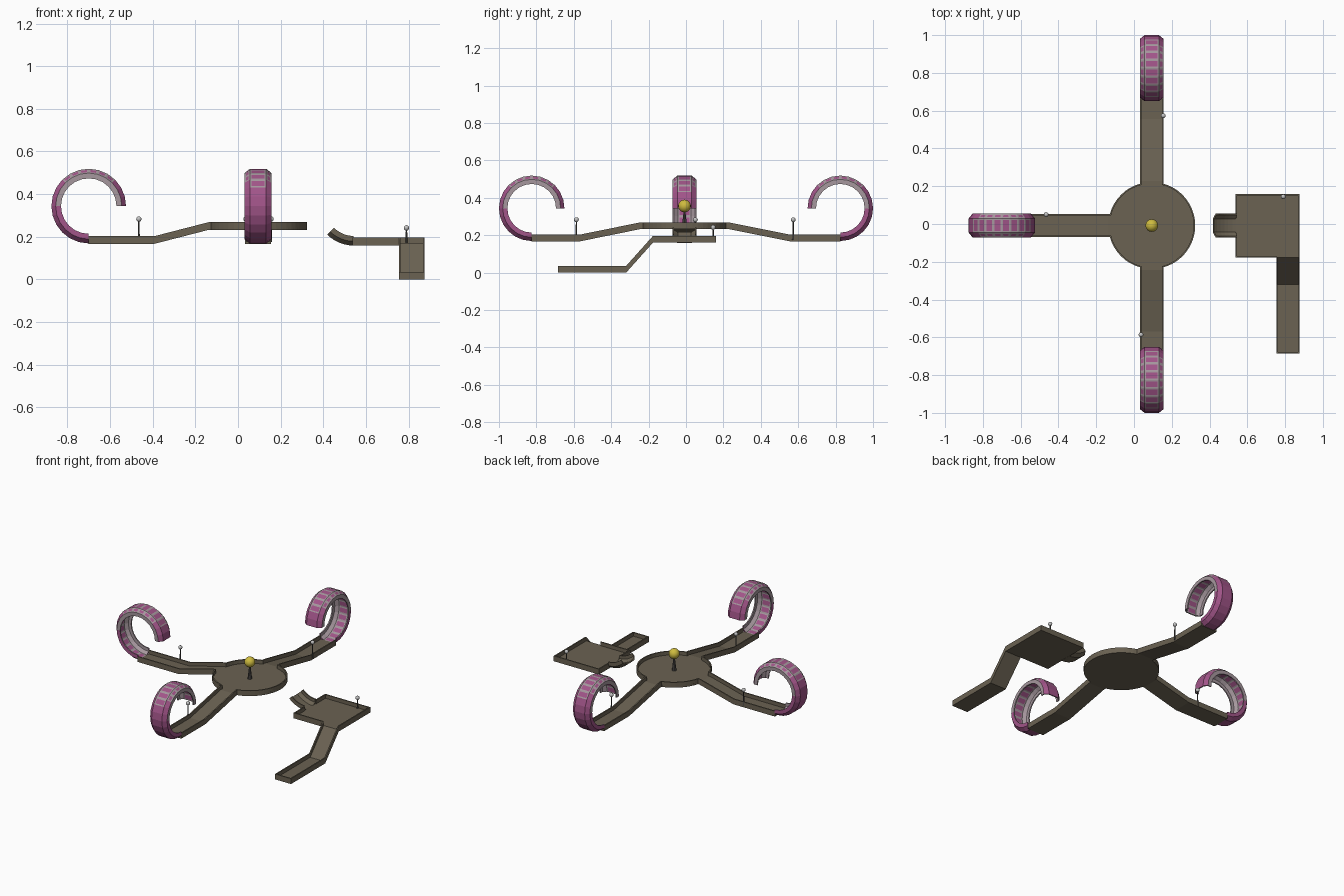
import bpy, bmesh, math
from mathutils import Vector

if "Cube" in bpy.data.objects:
    bpy.data.objects.remove(bpy.data.objects["Cube"])

Z = Vector((0, 0, 1))
CX, CY = 0.094, -0.008          # hub centre
H, T, F = 0.036, 0.008, 0.011   # tray height, wall thickness, floor thickness


def material(name, r, g, b):
    m = bpy.data.materials.new(name)
    m.diffuse_color = (r, g, b, 1)
    m.use_nodes = True
    m.node_tree.nodes["Principled BSDF"].inputs["Base Color"].default_value = m.diffuse_color
    return m


BROWN = material("earth brown", 0.145, 0.122, 0.085)
PINK = material("magenta pink", 0.36, 0.09, 0.25)
GREY = material("pale mauve grey", 0.38, 0.31, 0.34)
GOLD = material("gold yellow", 0.62, 0.50, 0.05)
SILVER = material("light silver", 0.55, 0.55, 0.55)
DARK = material("dark grey", 0.08, 0.075, 0.07)


def finish(name, bm, *mats):
    bmesh.ops.recalc_face_normals(bm, faces=bm.faces)
    me = bpy.data.meshes.new(name)
    bm.to_mesh(me)
    bm.free()
    for m in mats:
        me.materials.append(m)
    ob = bpy.data.objects.new(name, me)
    bpy.context.collection.objects.link(ob)
    return ob


def sweep(sections, profile):
    """Closed profile of (side, up) points carried along (pos, side, up) frames."""
    bm = bmesh.new()
    tag = bm.faces.layers.int.new("strip")
    rings = [[bm.verts.new(p + s * a + u * b) for a, b in profile] for p, s, u in sections]
    n = len(profile)
    for r0, r1 in zip(rings, rings[1:]):
        for i in range(n):
            j = (i + 1) % n
            bm.faces.new((r0[i], r0[j], r1[j], r1[i]))[tag] = i
    for r in (rings[0], rings[-1]):
        bm.faces.new(r)[tag] = 99
    return bm, tag


def tray_profile(w):
    return [(-w, 0), (w, 0), (w, H), (w - T, H), (w - T, F), (T - w, F), (T - w, H), (-w, H)]


PIPE = [(-.063, .045), (-.063, .02), (-.038, 0), (.038, 0), (.063, .02), (.063, .045),
        (.055, .045), (.055, .024), (.034, .008), (-.034, .008), (-.055, .024), (-.055, .045)]


def channel(name, origin, d, path, w):
    side = Z.cross(d)
    bm, _ = sweep([(origin + d * u + Z * z, side, Z) for u, z in path], tray_profile(w))
    return finish(name, bm, BROWN)


def curl(c, d, degrees, steps, radius=0.175):
    side = Z.cross(d)
    secs = []
    for k in range(steps + 1):
        t = math.radians(degrees * k / steps)
        p = c + (d * math.sin(t) - Z * math.cos(t)) * radius
        secs.append((p, side, (c - p).normalized()))
    return sweep(secs, PIPE)


def patterned_loop(name, c, d):
    bm, tag = curl(c, d, 270, 18)
    bmesh.ops.recalc_face_normals(bm, faces=bm.faces)
    pale = []
    for f in bm.faces:
        i = f[tag]
        high = f.calc_center_median().z > c.z
        if 5 <= i <= 11 or (i in (0, 4, 99) and high) or (i in (1, 2, 3) and f.normal.z > 0.5):
            f.material_index = 1
            pale.append(f)
    # pink patches set in the wide pale faces
    wide = [f for f in pale if f.calc_area() > 0.0011 and f[tag] != 99]
    bmesh.ops.inset_individual(bm, faces=wide, thickness=0.011)
    for f in wide:
        f.material_index = 0
    return finish(name, bm, PINK, GREY)


def box(bm, x0, x1, y0, y1, z0, z1):
    vs = bmesh.ops.create_cube(bm, size=1)["verts"]
    for v in vs:
        v.co = Vector(((x0 + x1) / 2 + v.co.x * (x1 - x0),
                       (y0 + y1) / 2 + v.co.y * (y1 - y0),
                       (z0 + z1) / 2 + v.co.z * (z1 - z0)))


def rod(name, x, y, z0, z1, r0, r1, mat, seg=8):
    bpy.ops.mesh.primitive_cone_add(vertices=seg, radius1=r0, radius2=r1, depth=z1 - z0,
                                    location=(x, y, (z0 + z1) / 2))
    ob = bpy.context.object
    ob.name = name
    ob.data.materials.append(mat)
    return ob


def ball(name, x, y, z, r, seg, mat):
    bpy.ops.mesh.primitive_uv_sphere_add(segments=seg, ring_count=seg // 2 + 1, radius=r,
                                         location=(x, y, z))
    ob = bpy.context.object
    ob.name = name
    ob.data.materials.append(mat)
    bpy.ops.object.shade_smooth()


# round hub: floor plus rim with gaps for the three arms
ZH, R = 0.233, 0.23
rod("hub_floor", CX, CY, ZH, ZH + F, R, R, BROWN, 48)
for n, (a0, a1) in enumerate([(104, 166), (194, 256), (284, 436)]):
    steps = max(8, (a1 - a0) // 7)
    secs = []
    for k in range(steps + 1):
        a = math.radians(a0 + (a1 - a0) * k / steps)
        out = Vector((math.cos(a), math.sin(a), 0))
        secs.append((Vector((CX, CY, ZH)) + out * R, out, Z))
    rim, _ = sweep(secs, [(-T, 0), (0, 0), (0, H), (-T, H)])
    finish(f"hub_rim_{n + 1}", rim, BROWN)

# arms dropping from the hub, each ending in a curled loop
ZL = 0.167
hub = Vector((CX, CY, 0))
arms = [("left", Vector((-1, 0, 0)), 0.23, 0.486, 0.794),
        ("back", Vector((0, 1, 0)), 0.235, 0.565, 0.833),
        ("front", Vector((0, -1, 0)), 0.235, 0.56, 0.817)]
for label, d, u1, u2, u3 in arms:
    channel(f"{label}_arm", hub, d, [(0.215, ZH), (u1, ZH), (u2, ZL), (u3, ZL)], 0.061)
    patterned_loop(f"{label}_loop", hub + d * u3 + Z * 0.344, d)

# square start platform with openings for the jump and the ramp
PZ, PT = 0.16, 0.196
X0, X1, Y0, Y1 = 0.538, 0.875, -0.177, 0.160
bm = bmesh.new()
box(bm, X0, X1, Y0, Y1, PZ, PZ + F)
for x0, x1, y0, y1 in [(X0, X0 + T, Y0, CY - 0.06), (X0, X0 + T, CY + 0.06, Y1),
                       (X0, X1, Y1 - T, Y1), (X1 - T, X1, Y0, Y1),
                       (X0, X1 - 0.12, Y0, Y0 + T)]:
    box(bm, x0, x1, y0, y1, PZ, PT)
finish("start_platform", bm, BROWN)

# curved jump lip facing the hub
bm, _ = curl(Vector((0.542, CY, 0.334)), Vector((-1, 0, 0)), 45, 6)
finish("jump_lip", bm, BROWN)

# entry ramp down to the ground, with end wall
channel("entry_ramp", Vector((X1 - 0.06, 0, 0)), Vector((0, -1, 0)),
        [(0.177, PZ), (0.32, 0.0), (0.685, 0.0)], 0.06)
bm = bmesh.new()
box(bm, X1 - 0.12, X1, -0.685, -0.685 + T, 0, H)
finish("ramp_end_wall", bm, BROWN)

# goal marker on the hub
rod("goal_post", CX, CY, ZH + F, 0.335, 0.014, 0.004, DARK)
ball("goal_ball", CX, CY, 0.356, 0.034, 16, GOLD)

# small pins along the walls
pins = [(-0.465, 0.050, 0.175, 0.283), (0.155, 0.573, 0.175, 0.283),
        (0.037, -0.586, 0.175, 0.283), (0.790, 0.145, 0.168, 0.242)]
for n, (x, y, z0, z1) in enumerate(pins):
    rod(f"pin_post_{n + 1}", x, y, z0, z1, 0.005, 0.003, DARK)
    ball(f"pin_ball_{n + 1}", x, y, z1, 0.013, 10, SILVER)
